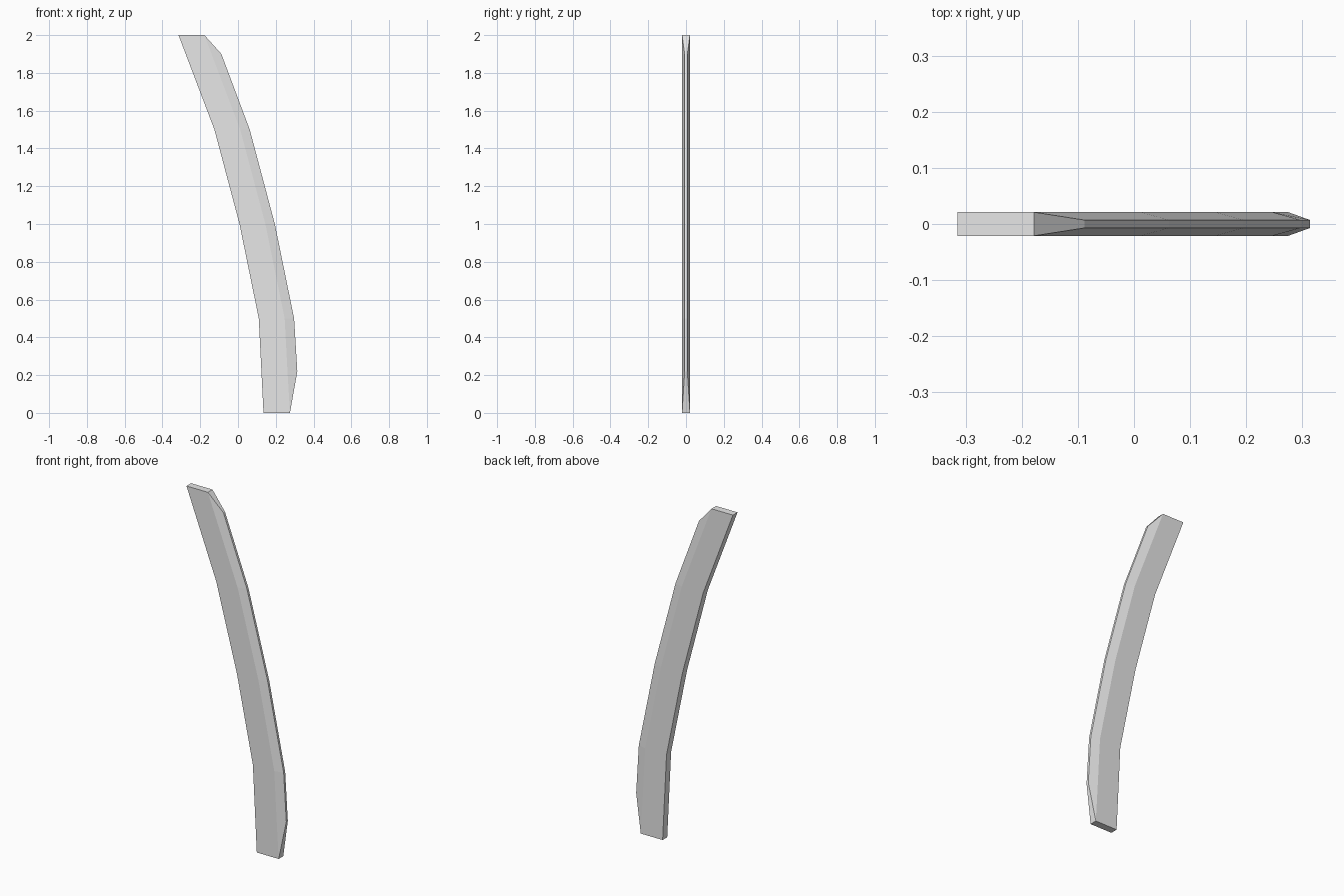
import bpy
import bmesh

if "Cube" in bpy.data.objects:
    bpy.data.objects.remove(bpy.data.objects["Cube"])

HALF, EDGE = 0.021, 0.007   # half thickness of the body and of the thin edge

# Stations up the slat: z, square side x, start of bevel x, thin edge x
stations = [
    (0.00, 0.135, 0.275, 0.275),
    (0.22, 0.124, 0.262, 0.314),
    (0.50, 0.110, 0.247, 0.297),
    (1.00, 0.008, 0.145, 0.195),
    (1.50, -0.125, 0.012, 0.062),
    (1.90, -0.277, -0.140, -0.088),
    (2.00, -0.315, -0.178, -0.178),
]

bm = bmesh.new()


def ring(z, side, ridge, edge):
    """Cross-section loop; the bevel closes to a plain rectangle at the ends."""
    pts = [(side, -HALF), (ridge, -HALF)]
    if edge > ridge:
        pts += [(edge, -EDGE), (edge, EDGE)]
    pts += [(ridge, HALF), (side, HALF)]
    v = [bm.verts.new((x, y, z)) for x, y in pts]
    # End rings reuse their corners for the thin edge
    return v if len(v) == 6 else [v[0], v[1], v[1], v[2], v[2], v[3]]


rings = [ring(*s) for s in stations]

# Skin between neighbouring cross-sections
for a, b in zip(rings, rings[1:]):
    for i in range(6):
        j = (i + 1) % 6
        corners = list(dict.fromkeys((a[i], a[j], b[j], b[i])))
        if len(corners) > 2:
            bm.faces.new(corners)

# Flat end caps
for r in (rings[0], rings[-1]):
    bm.faces.new(list(dict.fromkeys(r)))
bmesh.ops.recalc_face_normals(bm, faces=bm.faces)

mesh = bpy.data.meshes.new("curved_slat")
bm.to_mesh(mesh)
bm.free()

# Single grey colour
grey = bpy.data.materials.new("light grey")
grey.diffuse_color = (0.8, 0.8, 0.8, 1)
grey.use_nodes = True
grey.node_tree.nodes["Principled BSDF"].inputs["Base Color"].default_value = grey.diffuse_color
mesh.materials.append(grey)

slat = bpy.data.objects.new("curved_slat", mesh)
bpy.context.collection.objects.link(slat)
